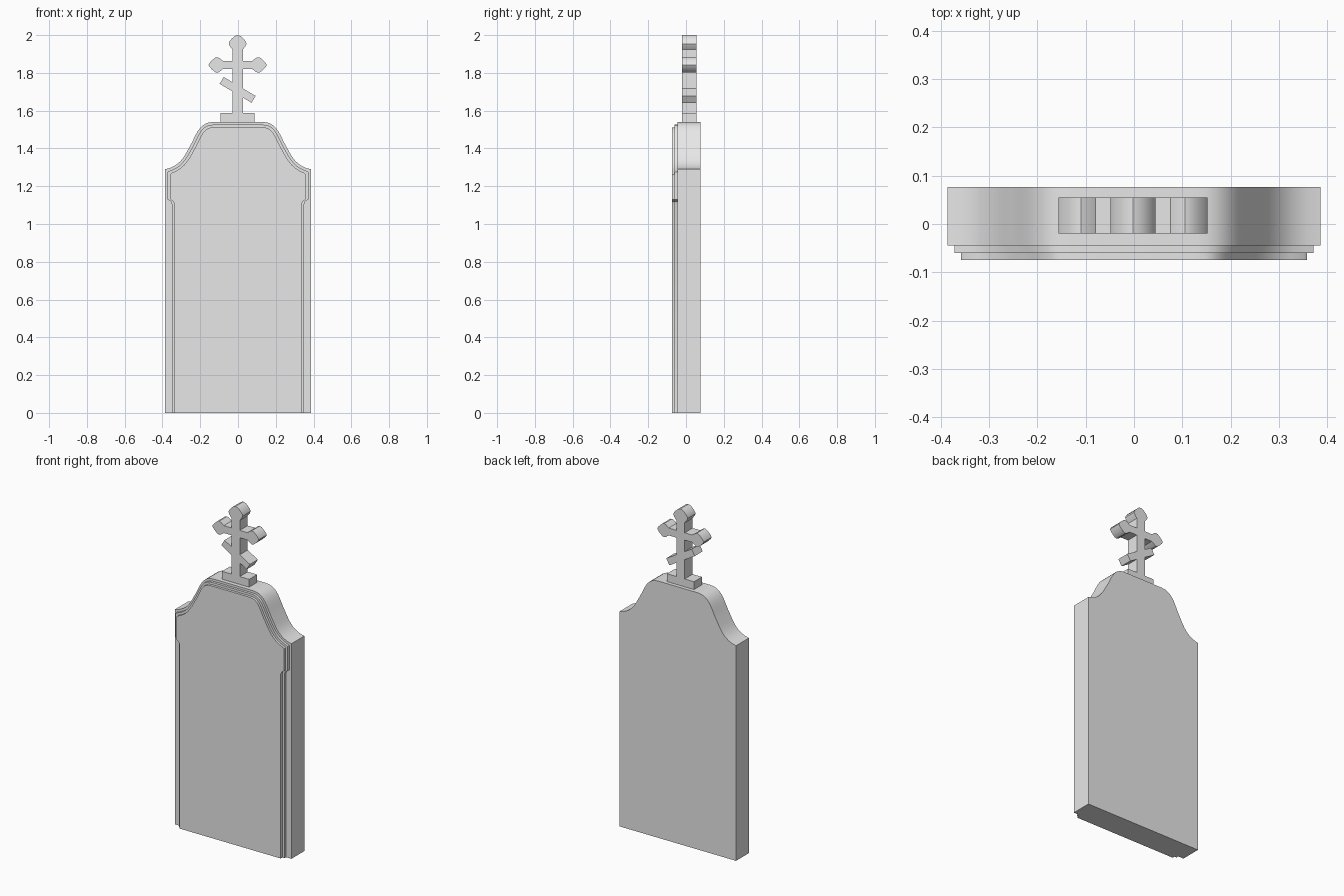
import bpy
import bmesh
import math
from mathutils import Vector
from mathutils.geometry import interpolate_bezier

cube = bpy.data.objects.get("Cube")
if cube:
    bpy.data.objects.remove(cube, do_unlink=True)

stone = bpy.data.materials.new("grey_stone")
stone.use_nodes = True
GREY = (0.8, 0.8, 0.8, 1)
stone.diffuse_color = GREY
stone.node_tree.nodes["Principled BSDF"].inputs["Base Color"].default_value = GREY


def extrude(name, outline, front, back):
    """Extrude an (x, z) outline from y = front to y = back."""
    bm = bmesh.new()
    face = bm.faces.new([bm.verts.new((x, front, z)) for x, z in outline])
    moved = bmesh.ops.extrude_face_region(bm, geom=[face], use_keep_orig=True)
    verts = [g for g in moved["geom"] if isinstance(g, bmesh.types.BMVert)]
    bmesh.ops.translate(bm, verts=verts, vec=(0, back - front, 0))
    bmesh.ops.recalc_face_normals(bm, faces=bm.faces)
    mesh = bpy.data.meshes.new(name)
    bm.to_mesh(mesh)
    bm.free()
    mesh.materials.append(stone)
    obj = bpy.data.objects.new(name, mesh)
    bpy.context.collection.objects.link(obj)
    bpy.ops.object.select_all(action="DESELECT")
    obj.select_set(True)
    bpy.context.view_layer.objects.active = obj
    bpy.ops.object.shade_smooth_by_angle(angle=math.radians(30))
    return obj


def bezier(*points, steps=10):
    return [p.to_2d() for p in
            interpolate_bezier(*[Vector((x, z, 0)) for x, z in points], steps)]


# Curved shoulder, from the side of the slab up to its flat top
HALF = 0.386
shoulder = bezier((HALF, 1.29), (0.30, 1.305), (0.28, 1.37), (0.25, 1.42))
shoulder += bezier((0.25, 1.42), (0.22, 1.475), (0.205, 1.54), (0.13, 1.54))[1:]


def inset_shoulder(distance):
    points = []
    for i, p in enumerate(shoulder):
        a, b = shoulder[max(i - 1, 0)], shoulder[min(i + 1, len(shoulder) - 1)]
        t = (b - a).normalized()
        q = p + Vector((-t.y, t.x)) * distance
        points.append((min(q.x, HALF - distance), q.y))
    return points


def slab(name, inset, front, back, notch=0.0):
    half = HALF - inset
    side = [(half, 0)]
    if notch:
        side = [(half - notch, 0), (half - notch, 1.105),
                (half - notch * 0.7, 1.12), (half, 1.13)]
    side += inset_shoulder(inset)
    mirrored = [(-x, z) for x, z in reversed(side)]
    return extrude(name, side + mirrored, front, back)


# Headstone body and two stepped front panels
slab("headstone_body", 0, -0.045, 0.077)
slab("outer_panel", 0.014, -0.06, -0.045, notch=0.022)
slab("inner_panel", 0.028, -0.075, -0.06, notch=0.022)

# Cross: pointed lobe shape shared by the top and both arms
POLE, ARM_Z, BAR_Z = 0.028, 1.842, 1.71
SLOPE = math.radians(-30.7)
half_lobe = [(0.022, 0.078), (0.036, 0.096), (0.041, 0.108), (0.038, 0.12),
             (0.024, 0.136), (0.01, 0.149)]


def cross_side(s):
    """Outline of one side of the cross, from the base up to the tip."""
    along = Vector((math.cos(SLOPE), math.sin(SLOPE))) * s
    across = Vector((-math.sin(SLOPE), math.cos(SLOPE))) * 0.021
    centre = Vector((0, BAR_Z))
    rise = 0.021 / math.cos(SLOPE)
    root = BAR_Z + s * POLE * math.tan(SLOPE)
    end = centre + along * 0.098
    points = [(s * 0.09, 1.54), (s * 0.09, 1.587), (s * POLE, 1.587)]
    # Slanted foot bar
    points += [(s * POLE, root - rise), tuple(end - across),
               tuple(end + across), (s * POLE, root + rise)]
    # Horizontal arm
    points += [(s * POLE, ARM_Z - 0.022)]
    points += [(s * d, ARM_Z - w) for w, d in half_lobe]
    points += [(s * 0.154, ARM_Z)]
    points += [(s * d, ARM_Z + w) for w, d in reversed(half_lobe)]
    points += [(s * POLE, ARM_Z + 0.022)]
    # Top lobe
    points += [(s * (w + 0.006), ARM_Z + d + 0.004) for w, d in half_lobe]
    return points


outline = cross_side(1) + [(0, 2.0)] + cross_side(-1)[::-1]
cross = extrude("slanted_bar_cross", outline, -0.02, 0.055)
cross.location.x = -0.002
